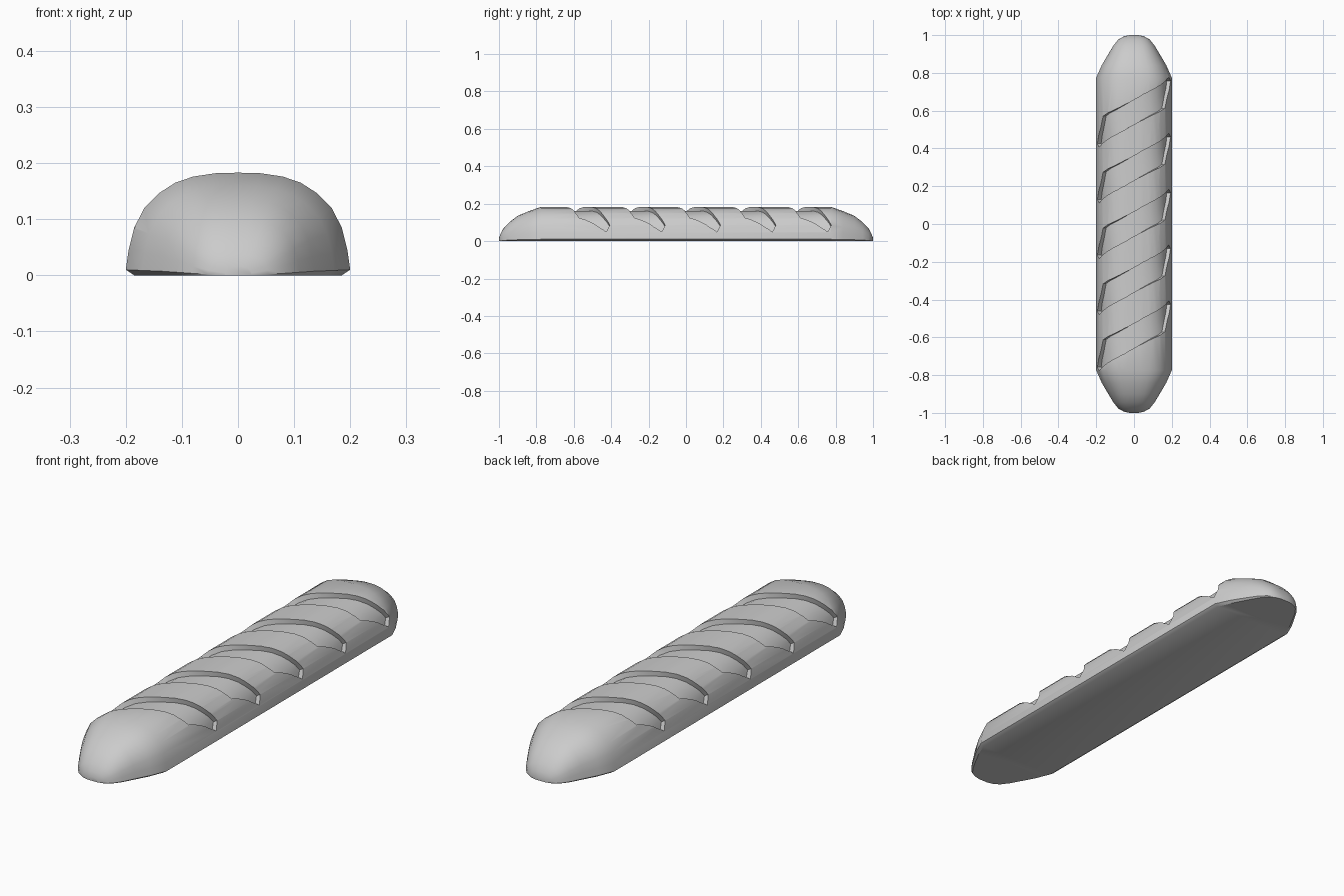
import bpy, bmesh, math

if "Cube" in bpy.data.objects:
    bpy.data.objects.remove(bpy.data.objects["Cube"])

# Right half of the loaf cross-section, crown to base
HALF = [(0, .183), (.04, .182), (.08, .176), (.112, .165), (.14, .147),
        (.167, .12), (.185, .085), (.195, .045), (.2, .01), (.185, 0)]
# Tapered end: y, width scale, height scale
END = [(.775, 1, 1), (.84, .855, .875), (.9, .68, .74), (.945, .545, .55),
       (.978, .41, .36), (.993, .27, .2), (1, .12, .09)]
DEPTH = .021


def make_object(name, rings):
    """Skin closed rings of points into a capped solid."""
    bm = bmesh.new()
    loops = [[bm.verts.new(p) for p in r] for r in rings]
    n = len(rings[0])
    for a, b in zip(loops, loops[1:]):
        for i in range(n):
            j = (i + 1) % n
            bm.faces.new((a[i], a[j], b[j], b[i]))
    bm.faces.new(loops[0])
    bm.faces.new(loops[-1])
    bmesh.ops.recalc_face_normals(bm, faces=bm.faces[:])
    me = bpy.data.meshes.new(name)
    bm.to_mesh(me)
    bm.free()
    ob = bpy.data.objects.new(name, me)
    bpy.context.collection.objects.link(ob)
    return ob


def on_section(s, offset):
    """Point at arc length s from the crown, pushed along the normal."""
    side, s = (1 if s >= 0 else -1), abs(s)
    for (x0, z0), (x1, z1) in zip(HALF, HALF[1:]):
        length = math.hypot(x1 - x0, z1 - z0)
        if s <= length:
            break
        s -= length
    t = s / length
    x, z = x0 + (x1 - x0) * t, z0 + (z1 - z0) * t
    nx, nz = x / .04, max(z, .01) / .0335
    n = math.hypot(nx, nz)
    return side * (x + nx / n * offset), z + nz / n * offset


# Loaf body
section = [(-x, z) for x, z in HALF[:0:-1]] + HALF
spine = [(-y, a, b) for y, a, b in END[::-1]] + END
loaf = make_object("loaf", [[(x * a, y, z * b) for x, z in section] for y, a, b in spine])

# Slash outline, right half: lower edge (arc, y), upper edge (arc, y)
right = [(0, -.065, 0, .065), (.05, -.04, .045, .092), (.1, -.015, .09, .115),
         (.145, .003, .13, .135), (.18, .02, .165, .153), (.205, .08, .195, .17),
         (.235, .125, .21, .178), (.262, .165, .225, .185)]
left = [(-su, -yu, -sl, -yl) for sl, yl, su, yu in right[:0:-1]]

# Diagonal slashes cut into the crust
for k in range(-2, 3):
    rings = []
    for sl, yl, su, yu in left + right:
        ring = []
        for f, off in ((0, -DEPTH), (.5, -DEPTH), (1, -DEPTH), (1, .03), (.5, .03), (0, .03)):
            x, z = on_section(sl + (su - sl) * f, off)
            ring.append((x, k * .296 + yl + (yu - yl) * f, z))
        rings.append(ring)
    cutter = make_object("slash_cutter", rings)
    cutter.hide_render = True
    mod = loaf.modifiers.new("slash", 'BOOLEAN')
    mod.operation = 'DIFFERENCE'
    mod.solver = 'EXACT'
    mod.object = cutter
    bpy.context.view_layer.objects.active = loaf
    bpy.ops.object.modifier_apply(modifier=mod.name)
    bpy.data.objects.remove(cutter)

bpy.ops.object.select_all(action='DESELECT')
loaf.select_set(True)
bpy.context.view_layer.objects.active = loaf
bpy.ops.object.shade_smooth_by_angle(angle=math.radians(35))
